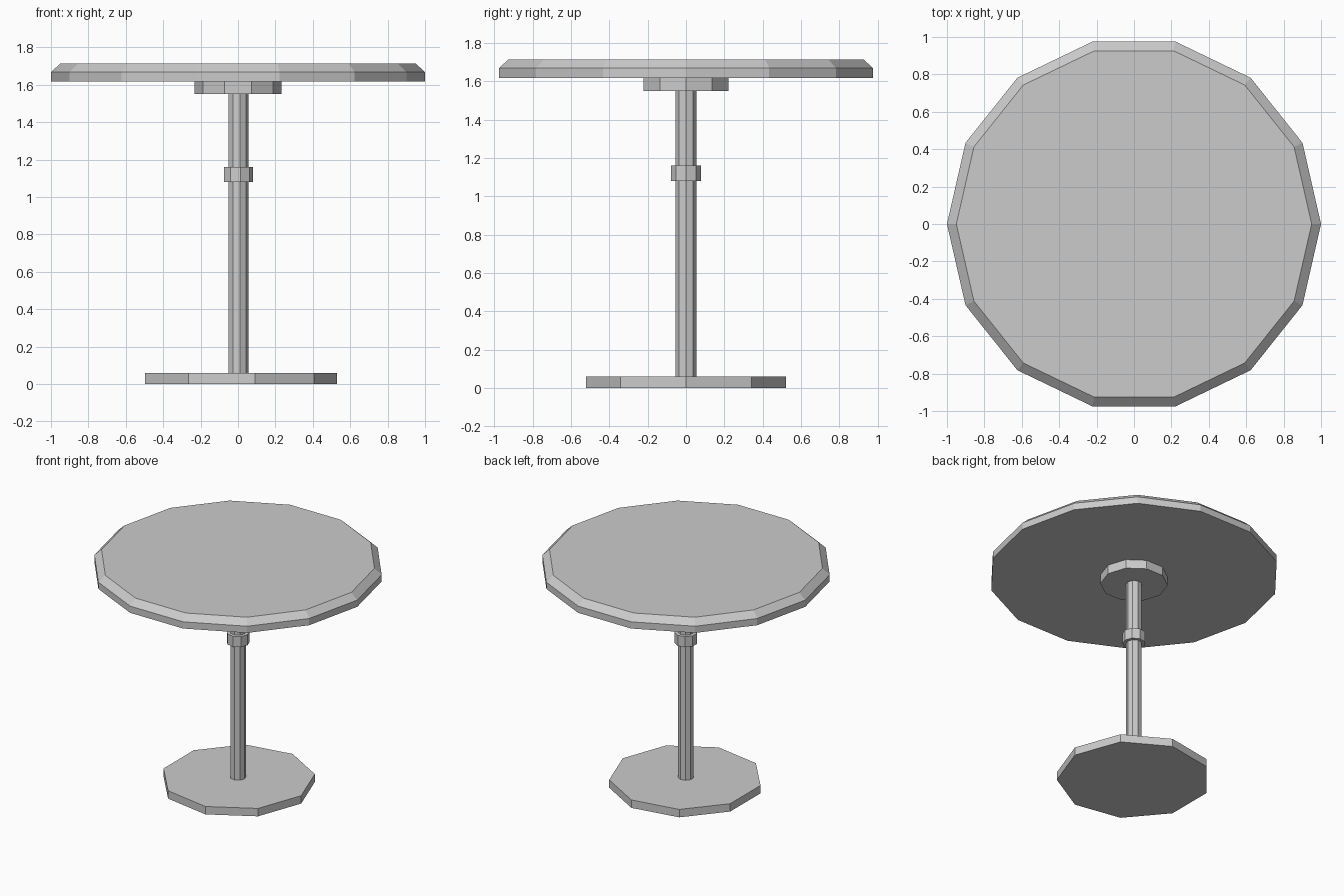
import bpy
import bmesh
from math import cos, sin, tau

cube = bpy.data.objects.get("Cube")
if cube:
    bpy.data.objects.remove(cube, do_unlink=True)

grey = bpy.data.materials.new("light_grey")
grey.use_nodes = True
colour = (0.6, 0.6, 0.6, 1.0)
grey.diffuse_color = colour
grey.node_tree.nodes["Principled BSDF"].inputs["Base Color"].default_value = colour


def turned_part(name, sides, profile):
    """Closed faceted solid from (radius, height) rings, lowest first."""
    bm = bmesh.new()
    rings = [[bm.verts.new((r * cos(tau * i / sides), r * sin(tau * i / sides), z))
              for i in range(sides)] for r, z in profile]
    for low, high in zip(rings, rings[1:]):
        for i in range(sides):
            j = (i + 1) % sides
            bm.faces.new((low[i], low[j], high[j], high[i]))
    bm.faces.new(rings[0][::-1])
    bm.faces.new(rings[-1])
    mesh = bpy.data.meshes.new(name)
    bm.to_mesh(mesh)
    bm.free()
    mesh.materials.append(grey)
    obj = bpy.data.objects.new(name, mesh)
    bpy.context.collection.objects.link(obj)
    return obj


# Foot and column
turned_part("base_plate", 9, [(0.53, 0), (0.53, 0.06)])
turned_part("column", 9, [(0.055, 0.06), (0.055, 1.55)])
turned_part("column_collar", 9, [(0.08, 1.08), (0.08, 1.16)])

# Mounting plate and bevelled top
turned_part("mounting_plate", 10, [(0.232, 1.55), (0.232, 1.617)])
turned_part("table_top", 14, [(1.0, 1.617), (1.0, 1.668), (0.95, 1.713)])
